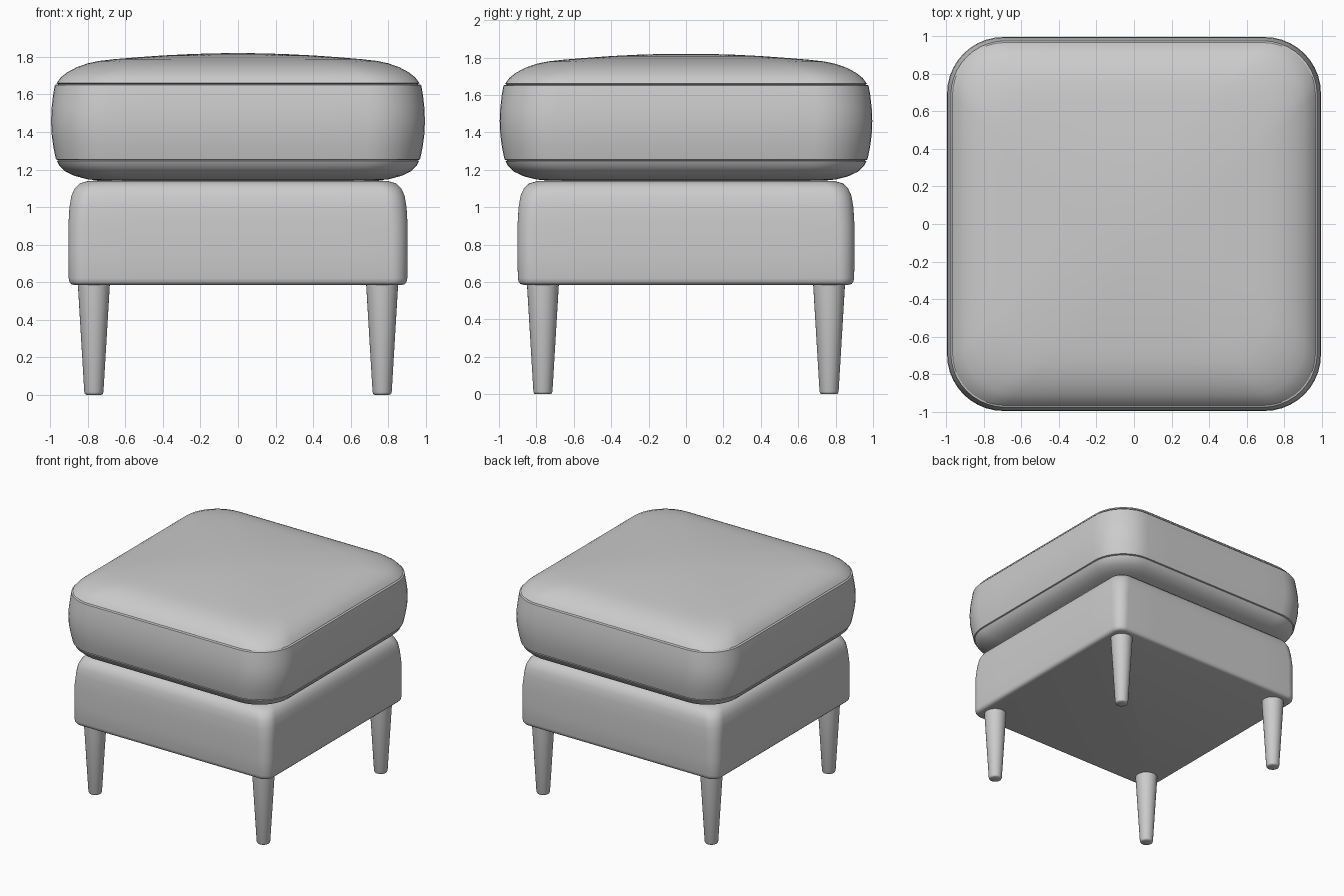
import bpy, bmesh, math

if "Cube" in bpy.data.objects:
    bpy.data.objects.remove(bpy.data.objects["Cube"])


def rounded_ring(hx, hy, r, z, corner=10, edge=6):
    """Points of a rounded rectangle at height z, counter-clockwise."""
    r = min(r, hx, hy)
    arcs = []
    for k, (sx, sy) in enumerate(((1, 1), (-1, 1), (-1, -1), (1, -1))):
        cx, cy = sx * (hx - r), sy * (hy - r)
        arcs.append([(cx + r * math.cos((k + i / corner) * math.pi / 2),
                      cy + r * math.sin((k + i / corner) * math.pi / 2), z)
                     for i in range(corner + 1)])
    pts = []
    for k, arc in enumerate(arcs):
        pts += arc
        a, b = arc[-1], arcs[(k + 1) % 4][0]
        for i in range(1, edge):
            t = i / edge
            pts.append((a[0] + (b[0] - a[0]) * t, a[1] + (b[1] - a[1]) * t, z))
    return pts


def loft(name, rings, angle=40):
    """Skin a stack of rings (bottom to top) and cap both ends."""
    bm = bmesh.new()
    loops = [[bm.verts.new(p) for p in ring] for ring in rings]
    n = len(loops[0])
    for lo, hi in zip(loops, loops[1:]):
        for i in range(n):
            j = (i + 1) % n
            bm.faces.new((lo[i], lo[j], hi[j], hi[i]))
    bm.faces.new(loops[0][::-1])
    bm.faces.new(loops[-1])
    mesh = bpy.data.meshes.new(name)
    bm.to_mesh(mesh)
    bm.free()
    ob = bpy.data.objects.new(name, mesh)
    bpy.context.collection.objects.link(ob)
    bpy.ops.object.select_all(action='DESELECT')
    ob.select_set(True)
    bpy.context.view_layer.objects.active = ob
    bpy.ops.object.shade_smooth_by_angle(angle=math.radians(angle))
    return ob


# Cushion: (half width, corner radius, z), with a fine seam groove at both edges
cushion = [(0.30, 0.20, 1.14), (0.72, 0.20, 1.14), (0.80, 0.22, 1.148),
           (0.87, 0.24, 1.166), (0.92, 0.26, 1.19), (0.953, 0.28, 1.222),
           (0.965, 0.29, 1.246), (0.955, 0.28, 1.25), (0.970, 0.29, 1.254),
           (0.984, 0.30, 1.32), (0.993, 0.30, 1.39), (0.996, 0.30, 1.46),
           (0.993, 0.30, 1.53), (0.985, 0.30, 1.60), (0.976, 0.29, 1.651),
           (0.958, 0.28, 1.655), (0.967, 0.28, 1.66), (0.945, 0.28, 1.69),
           (0.91, 0.28, 1.718), (0.86, 0.28, 1.745), (0.80, 0.28, 1.766),
           (0.74, 0.28, 1.779), (0.66, 0.28, 1.788), (0.54, 0.28, 1.798),
           (0.40, 0.26, 1.808), (0.24, 0.20, 1.816), (0.08, 0.08, 1.82)]
loft("cushion", [rounded_ring(h, h, r, z) for h, r, z in cushion])

# Upholstered base with a soft top edge and tight bottom edge
base = [(0.872, 0.06, 0.585), (0.888, 0.07, 0.589), (0.898, 0.08, 0.60),
        (0.902, 0.08, 0.62), (0.904, 0.09, 0.75), (0.904, 0.09, 0.90),
        (0.898, 0.10, 1.00), (0.888, 0.10, 1.06), (0.870, 0.10, 1.10),
        (0.842, 0.10, 1.127), (0.80, 0.09, 1.139), (0.74, 0.08, 1.142)]
loft("base", [rounded_ring(h, h - 0.003, r, z) for h, r, z in base])


# Four tapered round legs
def circle(x, y, r, z, n=32):
    return [(x + r * math.cos(2 * math.pi * i / n),
             y + r * math.sin(2 * math.pi * i / n), z) for i in range(n)]


leg = [(0.040, 0.0), (0.047, 0.004), (0.051, 0.014), (0.086, 0.60)]
for side, sx in (("left", -1), ("right", 1)):
    for end, sy in (("front", -1), ("back", 1)):
        loft(f"{end}_{side}_leg",
             [circle(sx * 0.768, sy * 0.765, r, z) for r, z in leg])
